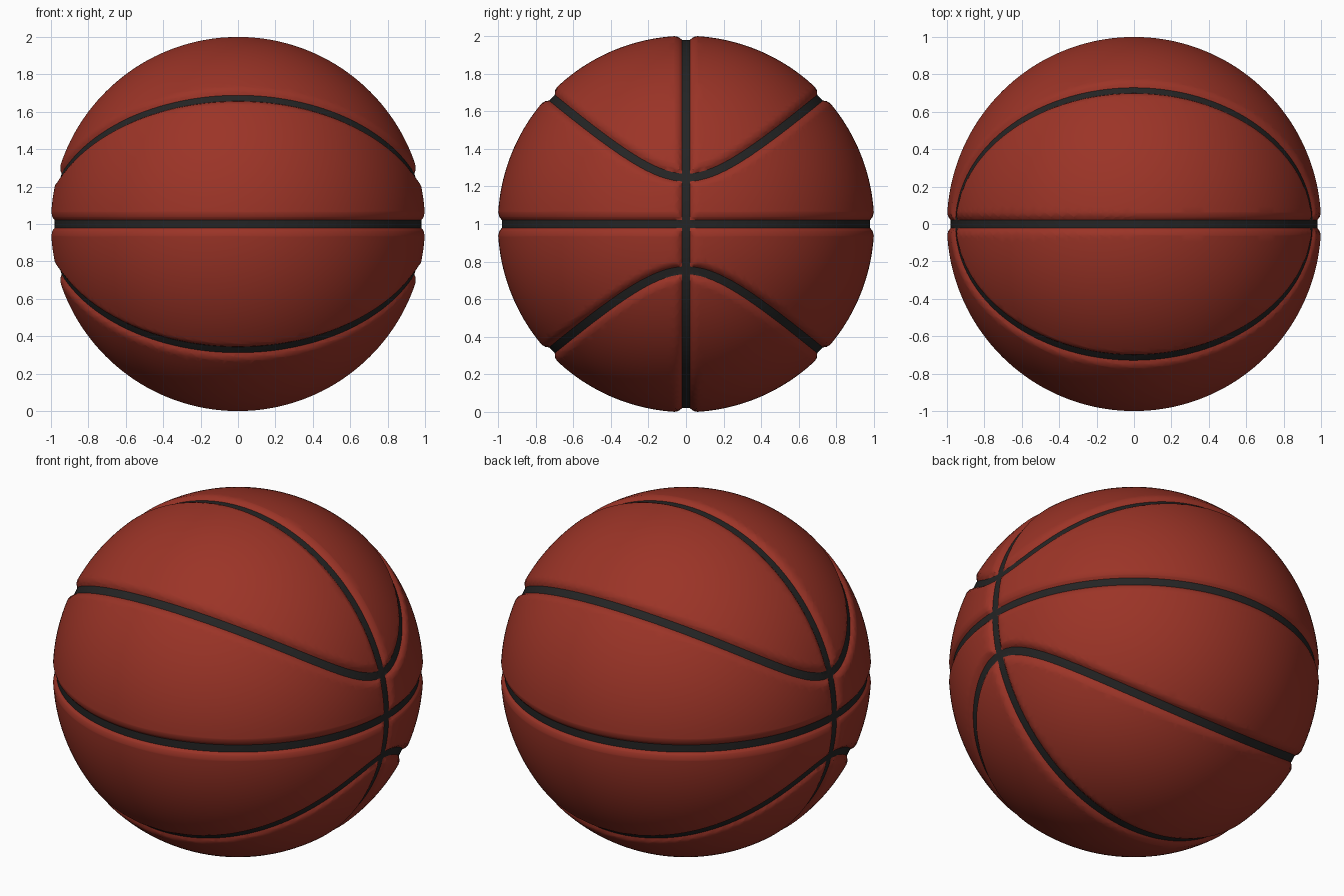
import bpy, bmesh, math

if "Cube" in bpy.data.objects:
    bpy.data.objects.remove(bpy.data.objects["Cube"])

R = 1.002                     # ball radius
A, B = 0.968, 0.728           # half axes of the looping seam, seen from above
HALF, LIP, DEPTH = 0.022, 0.062, 0.021   # seam half width, shoulder reach, depth


# Signed distance fields of the seams on the unit sphere
def equator(p):
    return p.z


def meridian(p):
    return p.y


def loop(p):
    g = (p.x / A) ** 2 + (p.y / B) ** 2 - 1
    gx, gy = 2 * p.x / A ** 2, 2 * p.y / B ** 2
    radial = gx * p.x + gy * p.y
    tangent = math.sqrt(max(gx * gx + gy * gy - radial * radial, 0))
    return g / max(tangent, 0.1)


SEAMS = (equator, meridian, loop)


def nearest(p):
    return min(abs(f(p)) for f in SEAMS)


def cut(bm, field, level):
    """Cut clean edges into the sphere where field == level."""
    val = {v: field(v.co) - level for v in bm.verts}
    eps = 0.0008
    line = [v for v, d in val.items() if abs(d) <= eps]
    for e in list(bm.edges):
        a, b = e.verts
        da, db = val[a], val[b]
        if da * db < 0 and abs(da) > eps and abs(db) > eps:
            _, v = bmesh.utils.edge_split(e, a, da / (da - db))
            v.co.normalize()
            line.append(v)
    bmesh.ops.connect_verts(bm, verts=line)


def material(name, rgb):
    m = bpy.data.materials.new(name)
    m.diffuse_color = (*rgb, 1)
    m.use_nodes = True
    m.node_tree.nodes["Principled BSDF"].inputs["Base Color"].default_value = m.diffuse_color
    return m


bm = bmesh.new()
bmesh.ops.create_icosphere(bm, subdivisions=6, radius=1)
for v in bm.verts:
    v.co.normalize()

# Seam centre lines, edges and shoulders
for f in SEAMS:
    for s in (0, HALF, -HALF, 0.038, -0.038, LIP, -LIP):
        cut(bm, f, s)

# Paint the seams dark
for face in bm.faces:
    face.material_index = 1 if nearest(face.calc_center_median().normalized()) < HALF else 0

# Sink the seams with rounded shoulders
for v in bm.verts:
    t = min(max((nearest(v.co) - HALF) / (LIP - HALF), 0), 1)
    v.co *= R * (1 - DEPTH * (1 - t) ** 2)
    v.co.z += 1

mesh = bpy.data.meshes.new("ball")
bm.to_mesh(mesh)
bm.free()
mesh.materials.append(material("brick red rubber", (0.33, 0.034, 0.02)))
mesh.materials.append(material("black seam", (0.018, 0.018, 0.018)))
ball = bpy.data.objects.new("ball", mesh)
bpy.context.collection.objects.link(ball)
bpy.context.view_layer.objects.active = ball
ball.select_set(True)
bpy.ops.object.shade_smooth_by_angle(angle=math.radians(35))
